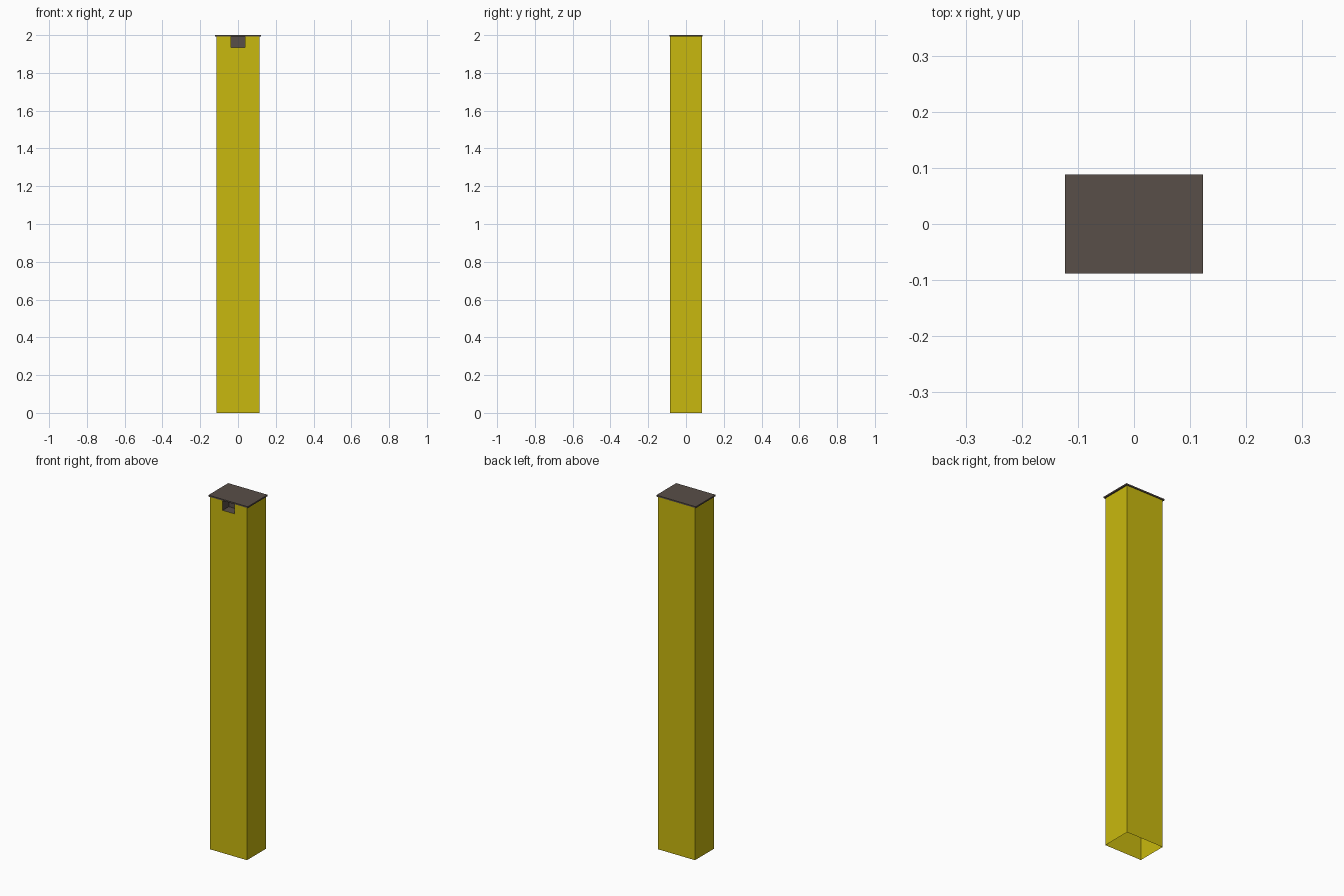
import bpy

if "Cube" in bpy.data.objects:
    bpy.data.objects.remove(bpy.data.objects["Cube"])


def material(name, rgb):
    # sRGB 0-255 to linear
    lin = [((c / 255 + 0.055) / 1.055) ** 2.4 if c > 10 else c / 255 / 12.92 for c in rgb]
    m = bpy.data.materials.new(name)
    m.diffuse_color = (*lin, 1)
    m.use_nodes = True
    m.node_tree.nodes["Principled BSDF"].inputs["Base Color"].default_value = m.diffuse_color
    return m


def mesh_object(name, verts, faces, mat):
    me = bpy.data.meshes.new(name)
    me.from_pydata(verts, [], faces)
    me.materials.append(mat)
    ob = bpy.data.objects.new(name, me)
    bpy.context.collection.objects.link(ob)
    return ob


def box_verts(x, y0, y1, z0, z1):
    return [(sx * x, y, z) for z in (z0, z1)
            for sx, y in ((-1, y0), (1, y0), (1, y1), (-1, y1))]


FRONT, RIGHT, BACK, LEFT = (0, 1, 5, 4), (1, 2, 6, 5), (2, 3, 7, 6), (3, 0, 4, 7)
BOTTOM, TOP = (3, 2, 1, 0), (4, 5, 6, 7)

yellow = material("yellow", (201, 185, 14))
brown = material("dark_brown", (88, 78, 72))

W, D, H = 0.115, 0.084, 1.992       # body half width, half depth, height
NW, NZ, ND = 0.037, 1.935, 0.055    # notch half width, sill height, depth

# Thin-walled column, open at the bottom
mesh_object("column_walls", box_verts(W, -D, D, 0, H), [RIGHT, BACK, LEFT], yellow)

# Front wall with a notch cut in its top edge
outline = [(-W, 0), (W, 0), (W, H), (NW, H), (NW, NZ), (-NW, NZ), (-NW, H), (-W, H)]
mesh_object("front_wall", [(x, -D, z) for x, z in outline], [tuple(range(8))], yellow)

# Dark pocket behind the notch, seen from inside
pocket = [f[::-1] for f in (RIGHT, BACK, LEFT, BOTTOM)]
mesh_object("notch_pocket", box_verts(NW, -D, -D + ND, NZ, H), pocket, brown)

# Overhanging flat lid
mesh_object("lid", box_verts(0.123, -0.0885, 0.0885, H, 2.0),
            [FRONT, RIGHT, BACK, LEFT, BOTTOM, TOP], brown)
